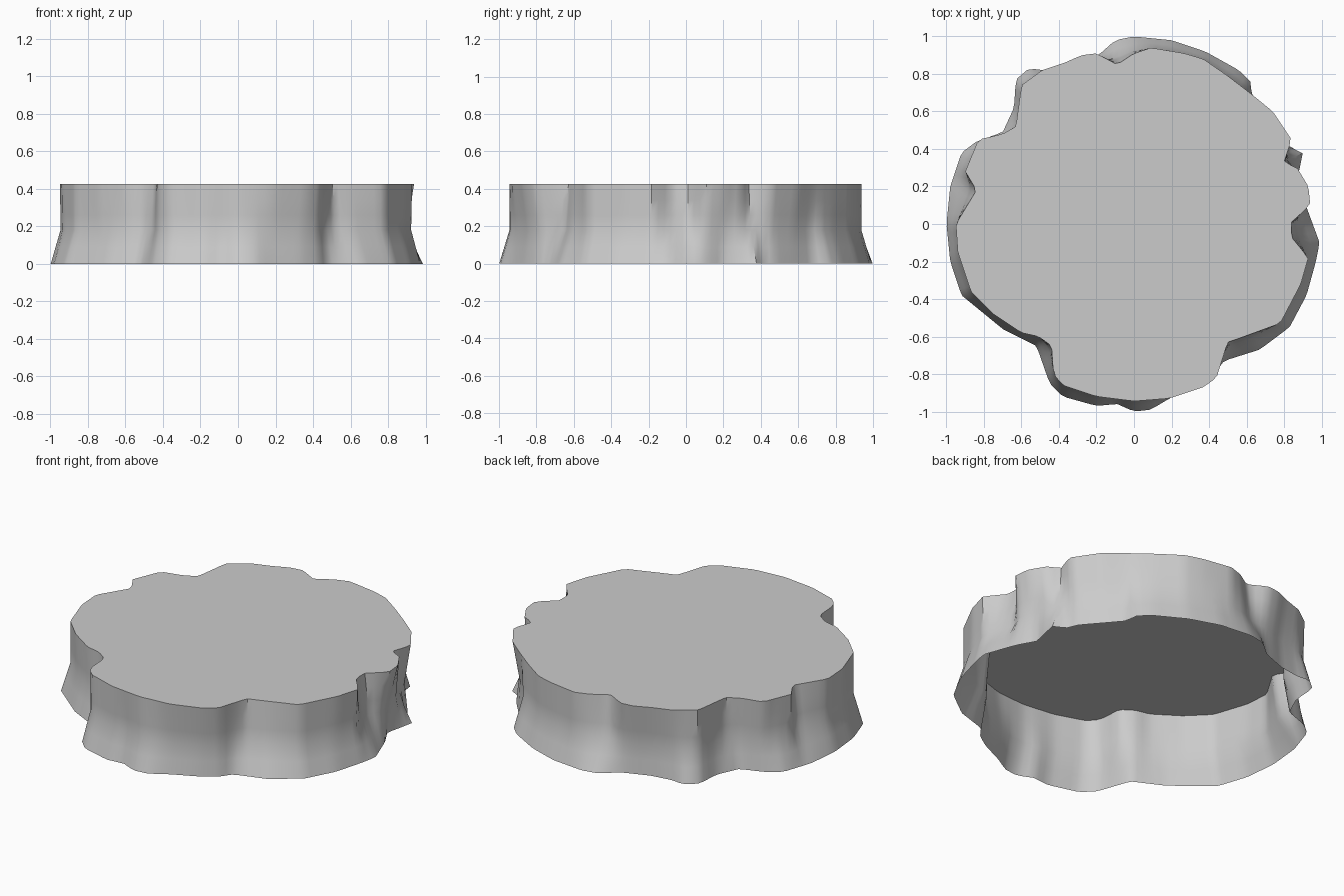
import bpy, bmesh, math
from mathutils import Vector

if "Cube" in bpy.data.objects:
    bpy.data.objects.remove(bpy.data.objects["Cube"])

# outlines read counter-clockwise from the +x side
TOP = [(.94,.10),(.93,.20),(.87,.30),(.80,.33),(.84,.45),(.74,.60),(.63,.69),
       (.50,.79),(.37,.88),(.27,.91),(.09,.94),(0,.91),(-.09,.85),(-.20,.91),
       (-.28,.90),(-.37,.86),(-.49,.82),(-.60,.74),(-.63,.52),(-.70,.48),
       (-.83,.45),(-.90,.28),(-.84,.18),(-.95,0),(-.94,-.15),(-.87,-.36),
       (-.75,-.48),(-.60,-.58),(-.51,-.60),(-.44,-.65),(-.43,-.80),(-.38,-.86),
       (-.20,-.92),(0,-.945),(.19,-.93),(.37,-.87),(.44,-.82),(.50,-.63),
       (.56,-.61),(.78,-.53),(.89,-.32),(.93,-.18),(.84,-.07),(.84,.01)]
BOTTOM = [(.92,.09),(.86,.20),(.88,.28),(.90,.38),(.83,.41),(.80,.48),(.63,.68),
          (.62,.76),(.56,.82),(.38,.92),(.20,.98),(0,1),(-.10,.98),(-.19,.90),
          (-.35,.84),(-.48,.82),(-.56,.83),(-.63,.77),(-.64,.62),(-.70,.49),
          (-.84,.44),(-.92,.38),(-.98,.20),(-1,0),(-.98,-.20),(-.92,-.38),
          (-.70,-.56),(-.52,-.65),(-.45,-.85),(-.38,-.92),(-.20,-.97),
          (-.09,-.96),(0,-1),(.09,-.99),(.19,-.93),(.34,-.86),(.43,-.80),
          (.48,-.73),(.67,-.67),(.83,-.55),(.92,-.38),(.97,-.20),(.99,-.10)]
N = 180


def radius(outline, ang):
    """Distance from the centre to the outline along one ray."""
    d = Vector((math.cos(ang), math.sin(ang)))
    for i, p in enumerate(outline):
        a, b = Vector(p), Vector(outline[(i + 1) % len(outline)])
        ca, cb = d.x * a.y - d.y * a.x, d.x * b.y - d.y * b.x
        if ca <= 0 < cb and d.dot(a + b) > 0:
            return (a + (b - a) * (-ca / (cb - ca))).length
    return 0.9


angles = [2 * math.pi * (i + .37) / N for i in range(N)]
top = [radius(TOP, a) for a in angles]
bot = [radius(BOTTOM, a) for a in angles]


def level(z):
    """Radii of the flared foot (below 0.18) or the near-vertical upper wall."""
    mid = [.5 * t + .5 * .945 * b for t, b in zip(top, bot)]
    if z < .18:
        f = z / .18
        return [b + (m - b) * f for b, m in zip(bot, mid)]
    f = (z - .18) / .245
    return [m + (t - m) * f for m, t in zip(mid, top)]


# rugged wall, open underneath
bm = bmesh.new()
rings = []
for z in (0, .09, .18, .26, .34, .425):
    rings.append([bm.verts.new((r * math.cos(a), r * math.sin(a), z))
                  for r, a in zip(level(z), angles)])
for lo, hi in zip(rings, rings[1:]):
    for i in range(N):
        j = (i + 1) % N
        bm.faces.new((lo[i], lo[j], hi[j], hi[i]))

# flat top
c = bm.verts.new((0, 0, .425))
for i in range(N):
    bm.faces.new((rings[-1][i], rings[-1][(i + 1) % N], c))

mesh = bpy.data.meshes.new("rock_slab")
bm.to_mesh(mesh)
bm.free()
slab = bpy.data.objects.new("rock_slab", mesh)
bpy.context.collection.objects.link(slab)
bpy.context.view_layer.objects.active = slab
slab.select_set(True)
bpy.ops.object.shade_smooth_by_angle(angle=math.radians(40))
